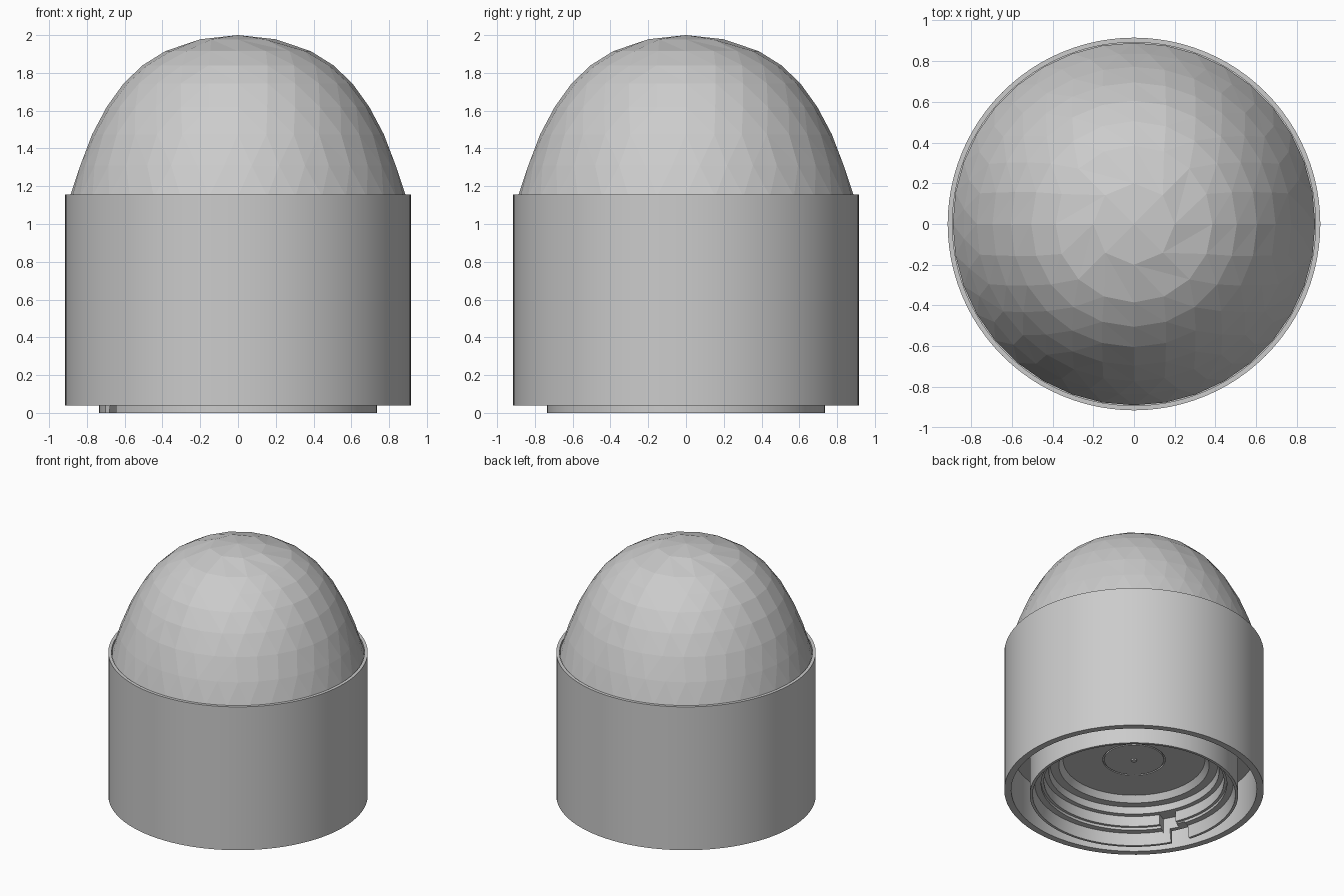
import bpy, bmesh
from math import sin, cos, pi, radians

if "Cube" in bpy.data.objects:
    bpy.data.objects.remove(bpy.data.objects["Cube"])

SEG = 96


def make_object(name, bm):
    bmesh.ops.recalc_face_normals(bm, faces=bm.faces[:])
    mesh = bpy.data.meshes.new(name)
    bm.to_mesh(mesh)
    bm.free()
    ob = bpy.data.objects.new(name, mesh)
    bpy.context.collection.objects.link(ob)
    return ob


def smooth(ob):
    bpy.ops.object.select_all(action='DESELECT')
    ob.select_set(True)
    bpy.context.view_layer.objects.active = ob
    bpy.ops.object.shade_smooth_by_angle(angle=radians(30))


def lathe(name, profile, closed):
    """Revolve (radius, z) points; open profiles start and end on the axis."""
    bm = bmesh.new()
    rings = []
    for r, z in profile:
        n = 1 if r == 0 else SEG
        rings.append([bm.verts.new((r * cos(2 * pi * i / SEG), r * sin(2 * pi * i / SEG), z))
                      for i in range(n)])
    pairs = list(zip(rings, rings[1:]))
    if closed:
        pairs.append((rings[-1], rings[0]))
    for a, b in pairs:
        for i in range(SEG):
            j = (i + 1) % SEG
            quad = [a[i % len(a)], a[j % len(a)], b[j % len(b)], b[i % len(b)]]
            bm.faces.new(list(dict.fromkeys(quad)))
    return make_object(name, bm)


# Outer cylindrical housing, open at both ends
smooth(lathe("housing", [(.915, .04), (.915, 1.155), (.892, 1.155), (.892, 1.1),
                         (.866, 1.1), (.866, .04)], True))

# Faceted dome: rings of (radius, height, sides) joined by triangles
levels = [(.20, 1.978, 8), (.385, 1.915, 16), (.505, 1.84, 20), (.605, 1.745, 24),
          (.695, 1.62, 28), (.772, 1.475, 32), (.838, 1.31, 36), (.89, 1.145, 36)]
bm = bmesh.new()
top = bm.verts.new((0, 0, 2))
rings = []
for k, (r, z, n) in enumerate(levels):
    off = .5 if k == len(levels) - 2 else 0
    angles = [2 * pi * (i + off) / n for i in range(n)]
    rings.append(([bm.verts.new((r * cos(a), r * sin(a), z)) for a in angles], off))
first = rings[0][0]
for i in range(len(first)):
    bm.faces.new((top, first[i], first[(i + 1) % len(first)]))
for (a, oa), (b, ob_) in zip(rings, rings[1:]):
    i = j = 0
    na, nb = len(a), len(b)
    while i < na or j < nb:
        # advance whichever ring has the nearer next corner
        step_b = j < nb and (i >= na or (j + 1 + ob_) / nb <= (i + 1 + oa) / na)
        if step_b:
            bm.faces.new((a[i % na], b[j % nb], b[(j + 1) % nb]))
            j += 1
        else:
            bm.faces.new((a[i % na], b[j % nb], a[(i + 1) % na]))
            i += 1
make_object("dome", bm)

# Stepped base socket with a recessed disc, joined to the housing by a plate
socket = lathe("base_socket", [
    (0, .275), (.02, .275), (.02, .285), (.21, .285), (.21, .295), (.22, .295),
    (.22, .285), (.50, .285), (.53, .24), (.59, .24), (.60, .19), (.635, .19),
    (.635, .11), (.655, .11), (.655, .09), (.70, .09), (.715, 0), (.735, 0),
    (.735, .37), (.87, .37), (.87, .42), (0, .42)], False)


# Bayonet slot through the socket lip
def slot_cutter(name, angle, radius, size, z):
    bpy.ops.mesh.primitive_cube_add(size=1, location=(radius * cos(angle), radius * sin(angle), z),
                                    rotation=(0, 0, angle))
    ob = bpy.context.object
    ob.name = name
    ob.scale = size
    ob.hide_render = True
    ob.hide_set(True)
    mod = socket.modifiers.new(name, 'BOOLEAN')
    mod.operation = 'DIFFERENCE'
    mod.solver = 'EXACT'
    mod.object = ob
    return ob


cutters = [slot_cutter("slot_entry", radians(203), .70, (.15, .14, .2), 0),
           slot_cutter("slot_catch", radians(208), .655, (.09, .12, .12), .13)]
bpy.context.view_layer.update()
bpy.context.view_layer.objects.active = socket
for mod in list(socket.modifiers):
    bpy.ops.object.modifier_apply(modifier=mod.name)
for c in cutters:
    bpy.data.objects.remove(c)
smooth(socket)
